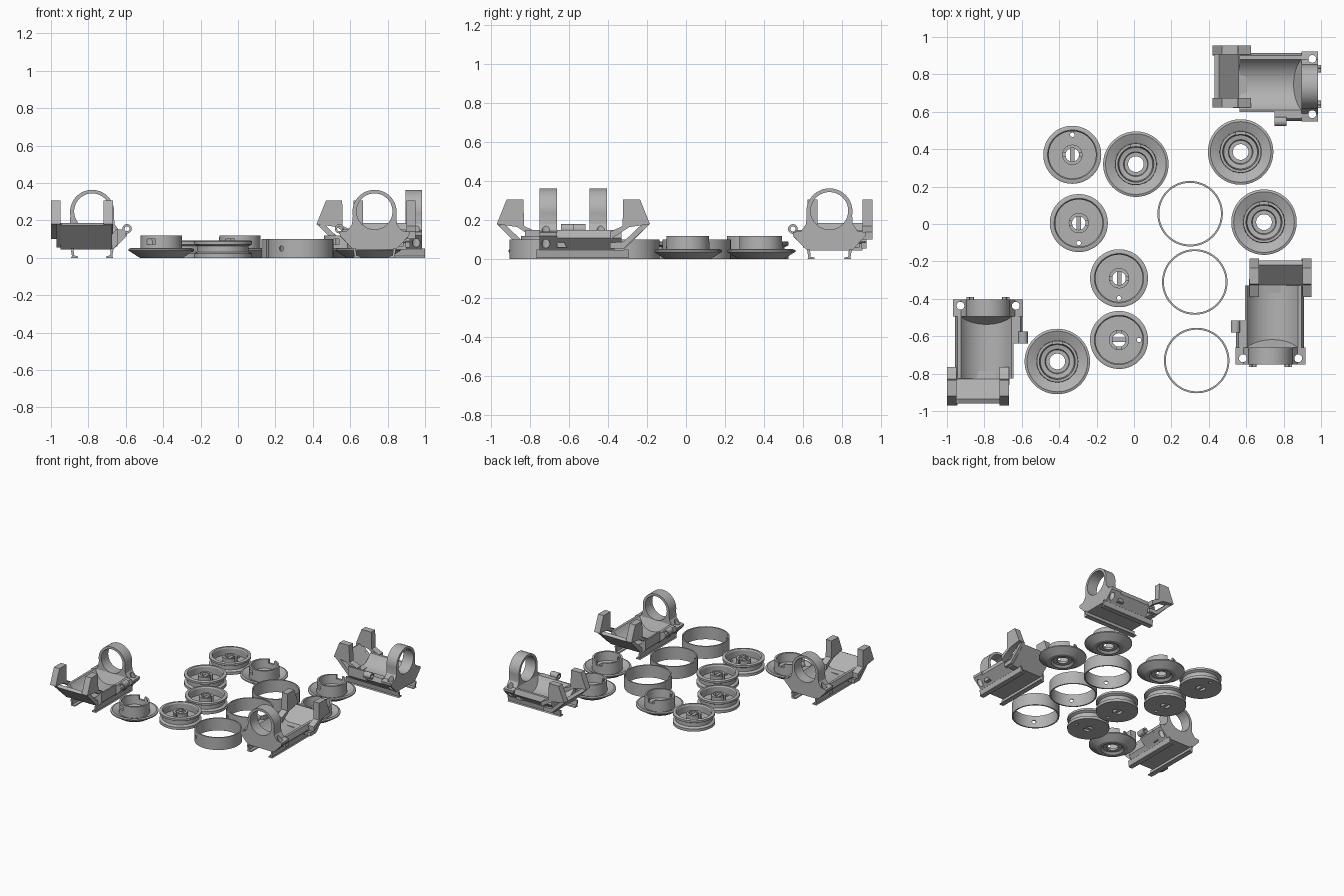
import bpy, bmesh, math
from mathutils import Matrix, Vector

cube = bpy.data.objects.get("Cube")
if cube:
    bpy.data.objects.remove(cube, do_unlink=True)

grey = bpy.data.materials.new("plain_grey")
grey.use_nodes = True
grey.diffuse_color = (0.45, 0.45, 0.45, 1)
grey.node_tree.nodes["Principled BSDF"].inputs["Base Color"].default_value = (0.45, 0.45, 0.45, 1)


def finish(name, bm):
    bmesh.ops.recalc_face_normals(bm, faces=bm.faces)
    mesh = bpy.data.meshes.new(name)
    bm.to_mesh(mesh)
    bm.free()
    mesh.materials.append(grey)
    ob = bpy.data.objects.new(name, mesh)
    bpy.context.collection.objects.link(ob)
    return ob


def prism(name, pts, axis, a, b):
    """Extrude a 2D outline along one axis from a to b."""
    place = {"X": lambda p, t: (t, p[0], p[1]),
             "Y": lambda p, t: (p[0], t, p[1]),
             "Z": lambda p, t: (p[0], p[1], t)}[axis]
    bm = bmesh.new()
    low = [bm.verts.new(place(p, a)) for p in pts]
    high = [bm.verts.new(place(p, b)) for p in pts]
    bm.faces.new(low)
    bm.faces.new(high[::-1])
    n = len(pts)
    for i in range(n):
        j = (i + 1) % n
        bm.faces.new((low[i], low[j], high[j], high[i]))
    return finish(name, bm)


def arc(cx, cy, r, start, end, n):
    angles = [math.radians(start + (end - start) * i / n) for i in range(n + 1)]
    return [(cx + r * math.cos(t), cy + r * math.sin(t)) for t in angles]


def rod(name, cx, cy, r, axis, a, b, n=32):
    return prism(name, arc(cx, cy, r, 0, 360, n)[:-1], axis, a, b)


def box(name, x, y, z):
    return prism(name, [(x[0], y[0]), (x[1], y[0]), (x[1], y[1]), (x[0], y[1])], "Z", *z)


def lathe(name, profile, n=72):
    """Spin a closed (radius, height) outline about the z axis."""
    bm = bmesh.new()
    loops = [[bm.verts.new((r * math.cos(math.tau * i / n), r * math.sin(math.tau * i / n), z))
              for r, z in profile] for i in range(n)]
    m = len(profile)
    for i in range(n):
        one, two = loops[i], loops[(i + 1) % n]
        for k in range(m):
            q = (k + 1) % m
            bm.faces.new((one[k], two[k], two[q], one[q]))
    return finish(name, bm)


def cut(ob, *cutters):
    for c in cutters:
        c.hide_render = True
        mod = ob.modifiers.new("cut", "BOOLEAN")
        mod.operation = "DIFFERENCE"
        mod.solver = "EXACT"
        mod.object = c
        bpy.context.view_layer.objects.active = ob
        bpy.ops.object.modifier_apply(modifier=mod.name)
        bpy.data.objects.remove(c, do_unlink=True)
    return ob


def smooth(ob):
    bpy.ops.object.select_all(action="DESELECT")
    ob.select_set(True)
    bpy.context.view_layer.objects.active = ob
    bpy.ops.object.shade_smooth_by_angle(angle=math.radians(30))


def spread(parts, places):
    """Place linked copies of the parts at each (x, y, turn)."""
    for ob in parts:
        smooth(ob)
    for k, (x, y, turn) in enumerate(places):
        m = Matrix.Translation((x, y, 0)) @ Matrix.Rotation(math.radians(turn), 4, "Z")
        for ob in parts:
            target = ob if k == 0 else ob.copy()
            if k:
                bpy.context.collection.objects.link(target)
            target.matrix_world = m


# Thin hoops with a pin hole
hoop = lathe("hoop", [(0.165, 0), (0.175, 0), (0.175, 0.1), (0.165, 0.1)])
cut(hoop, rod("hoop_pin_hole", 0, 0.05, 0.014, "Y", -0.25, -0.1, 16))
spread([hoop], [(0.335, -0.73, -36), (0.325, -0.31, -36), (0.3, 0.055, -36)])

# Flanged cups: dished rim, upright drum, stepped bore
cup = lathe("flanged_cup", [
    (0.042, 0.015), (0.07, 0.015), (0.085, 0), (0.115, 0), (0.175, 0.038), (0.175, 0.047),
    (0.162, 0.052), (0.145, 0.045), (0.112, 0.03), (0.11, 0.12), (0.096, 0.12),
    (0.09, 0.05), (0.066, 0.045), (0.062, 0.03), (0.042, 0.03)])
cut(cup, box("side_slot", (-0.08, -0.03), (-0.14, -0.08), (0.07, 0.1)),
    box("top_notch", (-0.025, 0.025), (0.07, 0.13), (0.09, 0.14)))
spread([cup], [(-0.41, -0.735, 0), (0.01, 0.32, 0), (0.57, 0.385, 0), (0.695, 0.01, 0)])

# Grooved spools with a split hub
spool = lathe("grooved_spool", [
    (0.036, 0), (0.155, 0), (0.155, 0.022), (0.136, 0.032), (0.136, 0.062), (0.155, 0.072),
    (0.155, 0.088), (0.146, 0.092), (0.132, 0.092), (0.126, 0.082), (0.126, 0.03),
    (0.054, 0.03), (0.054, 0.08), (0.036, 0.08)])
cut(spool, rod("floor_hole", 0, -0.107, 0.012, "Z", -0.1, 0.2, 16),
    box("hub_split", (-0.07, 0.07), (-0.01, 0.01), (0.04, 0.1)))
bar = box("hub_bar", (-0.012, 0.012), (-0.038, 0.038), (0, 0.07))
spread([spool, bar], [(-0.33, 0.37, 180), (-0.295, 0.005, 0), (-0.08, -0.29, 0), (-0.08, -0.62, 90)])

# Cradle bracket: long axis y, collar end at y = 0
parts = []
trough = arc(-0.01, 0.235, 0.16, -32, -148, 16)
parts.append(prism("cradle_body", [(-0.115, 0.045), (0.115, 0.045), (0.137, 0.075), (0.137, 0.15)]
                   + trough + [(-0.165, 0.15), (-0.178, 0.11)], "Y", -0.42, -0.09))
parts.append(prism("cradle_side_lobe", [(0.113, 0.046), (0.185, 0.115), (0.172, 0.15), (0.127, 0.15)],
                   "Y", -0.235, -0.09))
parts.append(prism("trough_end_slope", [(-0.14, 0.06), (-0.09, 0.15), (-0.09, 0.06)],
                   "X", -0.155, 0.135))

# Collar with ears
half = [(0.115, 0.045), (0.185, 0.118), (0.187, 0.138), (0.145, 0.145), (0.12, 0.18)]
crown = arc(0, 0.245, 0.118, -10, 190, 40)
mirror_half = [(-x, z) for x, z in reversed(half)]
collar = prism("collar", half + crown + mirror_half, "Y", -0.09, 0)
cut(collar, rod("collar_bore", 0, 0.248, 0.096, "Y", -0.2, 0.1, 64),
    *[rod("ear_hole", s * 0.148, -0.032, 0.021, "Z", -0.1, 0.5, 24) for s in (-1, 1)])
# Ears stand shorter than the collar above them
parts.append(collar)

# Sloping end floor and two upright jaws
floor = [(-0.555, 0.172), (-0.43, 0.045), (-0.38, 0.045), (-0.38, 0.08), (-0.425, 0.085), (-0.53, 0.185)]
parts.append(prism("end_floor", floor, "X", -0.17, 0.105))
jaw = [(-0.565, 0.18), (-0.515, 0.305), (-0.428, 0.305), (-0.425, 0.17), (-0.36, 0.14),
       (-0.36, 0.1), (-0.46, 0.165)]
for side, x0, x1 in (("outer", -0.22, -0.17), ("inner", 0.062, 0.113)):
    parts.append(prism(side + "_jaw", jaw, "X", x0, x1))
parts.append(prism("outer_jaw_arm", [(-0.565, 0.18), (-0.43, 0.055), (-0.36, 0.055), (-0.36, 0.085),
                                     (-0.43, 0.09), (-0.53, 0.185)], "X", -0.19, -0.165))

# Pivot eye on the side
eye = rod("pivot_eye", 0.187, 0.155, 0.025, "Y", -0.235, -0.17)
parts.append(cut(eye, rod("eye_hole", 0.187, 0.155, 0.013, "Y", -0.3, -0.1)))

# Clip rails underneath
for s, side in ((-1, "left"), (1, "right")):
    rail = [(0.115, 0.05), (0.108, 0.009), (0.113, 0), (0.075, 0), (0.078, 0.009), (0.096, 0.012), (0.1, 0.05)]
    parts.append(prism(side + "_rail", [(s * x, z) for x, z in rail], "Y", -0.455, 0.015))

spread(parts, [(-0.78, -0.405, 0), (0.73, -0.75, 180), (0.985, 0.735, -90)])
